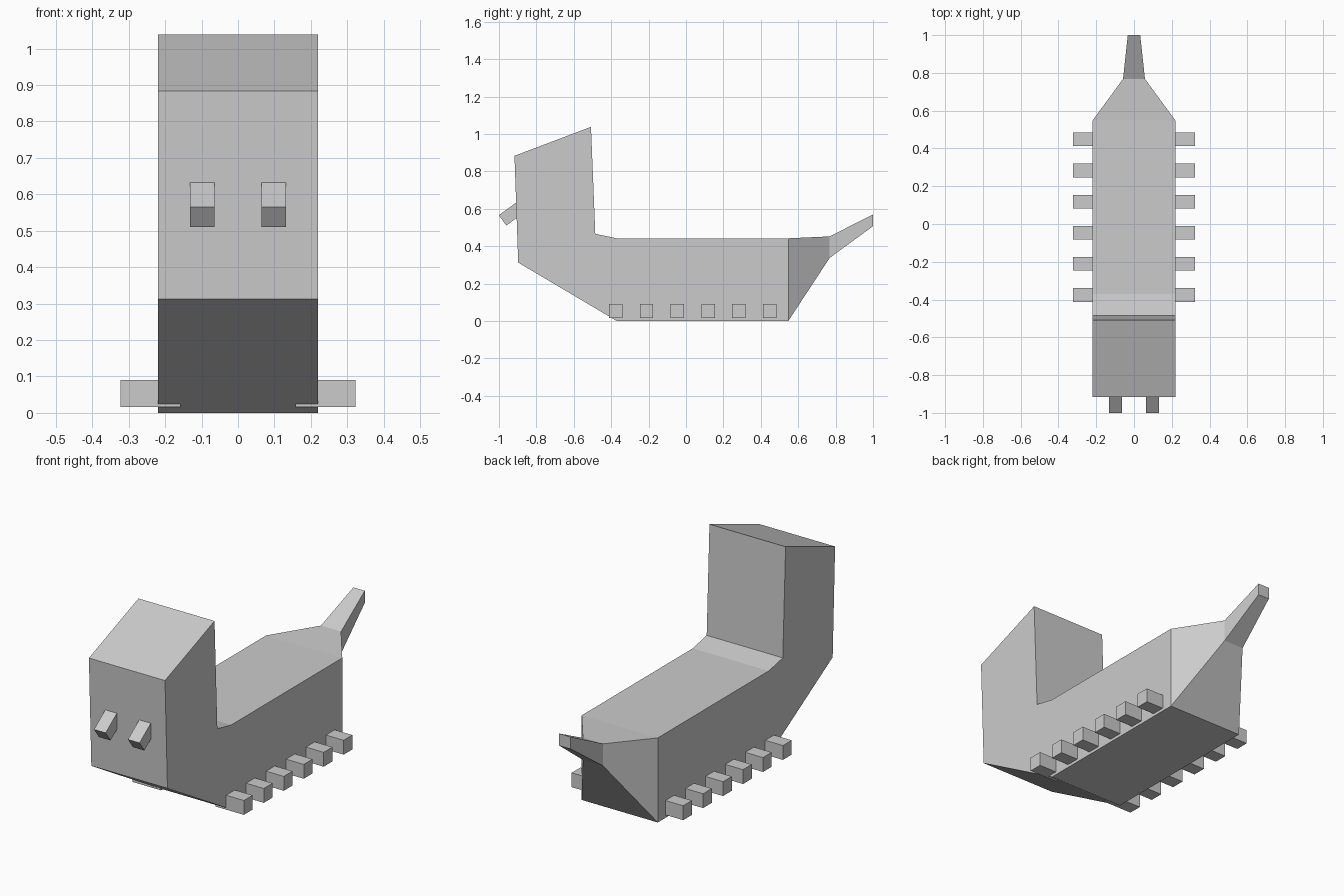
import bpy, bmesh
from math import radians

if "Cube" in bpy.data.objects:
    bpy.data.objects.remove(bpy.data.objects["Cube"])


def loft(name, rings):
    """Join rectangular rings: (half width, lower (y, z), upper (y, z))."""
    bm = bmesh.new()
    loops = [[bm.verts.new(co) for co in (
        (-w, *a), (w, *a), (w, *b), (-w, *b))] for w, a, b in rings]
    for p, q in zip(loops, loops[1:]):
        for i in range(4):
            j = (i + 1) % 4
            bm.faces.new((p[i], p[j], q[j], q[i]))
    bm.faces.new(loops[0])
    bm.faces.new(loops[-1])
    bmesh.ops.recalc_face_normals(bm, faces=bm.faces)
    mesh = bpy.data.meshes.new(name)
    bm.to_mesh(mesh)
    bm.free()
    obj = bpy.data.objects.new(name, mesh)
    bpy.context.collection.objects.link(obj)
    return obj


def box(name, center, size, tilt=0):
    bpy.ops.mesh.primitive_cube_add(size=1, location=center,
                                    rotation=(radians(tilt), 0, 0))
    obj = bpy.context.object
    obj.name = name
    obj.scale = size
    return obj


# Head, bent neck, trunk and tapering tail as one body
loft("body", [
    (0.22, (-0.917, 0.883), (-0.508, 1.038)),
    (0.22, (-0.897, 0.312), (-0.485, 0.466)),
    (0.22, (-0.37, 0.0), (-0.37, 0.442)),
    (0.22, (0.547, 0.0), (0.547, 0.442)),
    (0.058, (0.768, 0.337), (0.768, 0.452)),
    (0.033, (1.0, 0.507), (1.0, 0.57)),
])

for side, label in ((-1, "left"), (1, "right")):
    # Row of six stubby legs
    for i in range(6):
        box(f"leg_{label}_{i + 1}", (side * 0.24, -0.376 + i * 0.1648, 0.053),
            (0.165, 0.072, 0.075))
    # Eye peg, tilted downwards
    box(f"eye_{label}", (side * 0.098, -0.916, 0.585),
        (0.067, 0.16, 0.068), 36)
